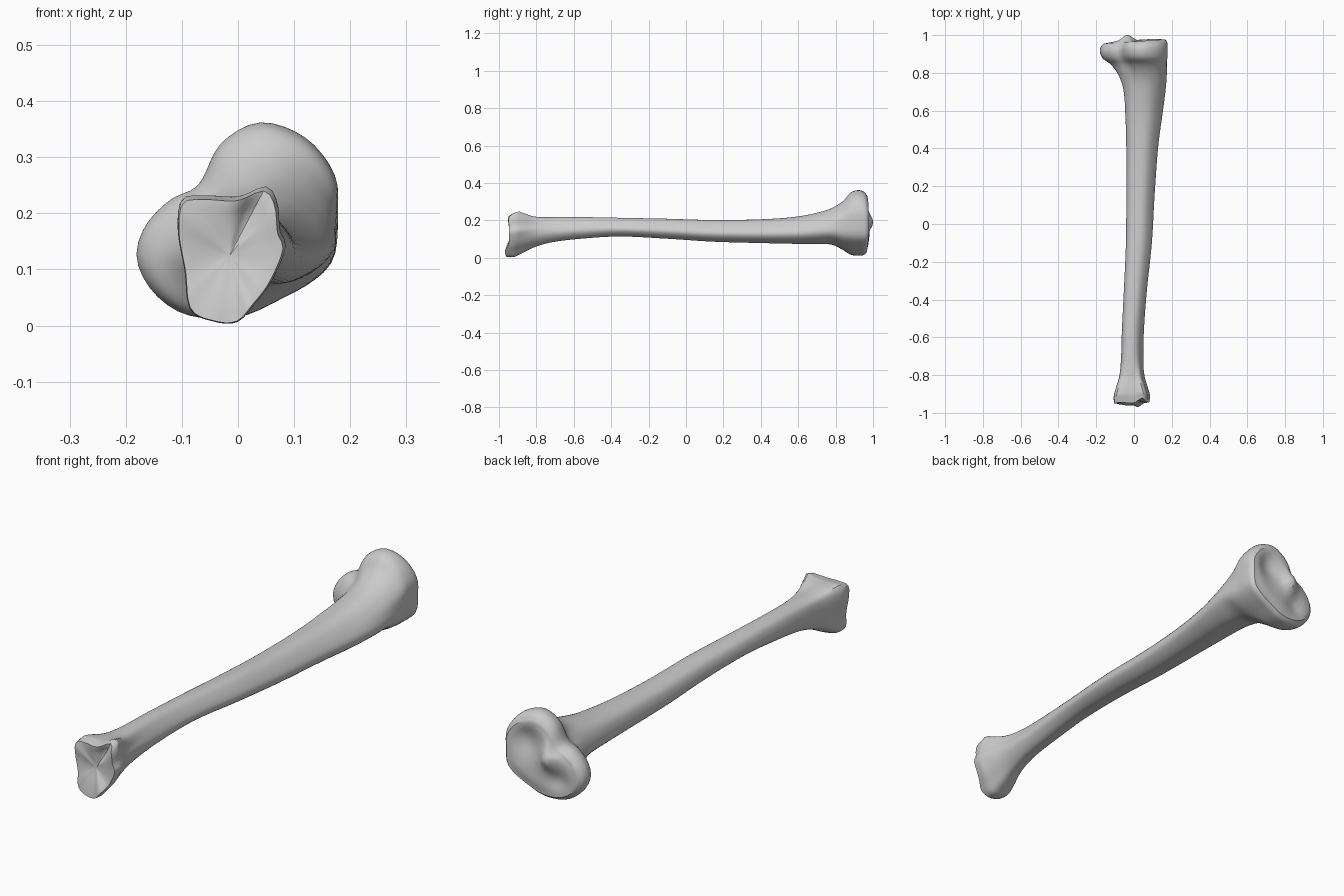
import bpy, bmesh, math
from mathutils import Vector

cube = bpy.data.objects.get("Cube")
if cube:
    bpy.data.objects.remove(cube)

SIDES = 56
STEPS = 5

# Outlines of the three kinds of cross-section (x, z)
LOWER_END = [(-.1, .225), (-.06, .232), (0, .23), (.05, .248), (.07, .22), (.075, .17),
             (.085, .14), (.06, .08), (.03, .04), (0, .008), (-.04, .008), (-.085, .03),
             (-.095, .1), (-.107, .17)]
SHAFT = [(-1, .1), (-.75, .75), (-.1, 1), (.45, .8), (.95, 0), (.88, -.55), (.3, -1),
         (-.5, -.85), (-.92, -.4)]
UPPER_END = [(.04, .362), (.12, .335), (.172, .27), (.178, .2), (.172, .125), (.14, .085),
             (.08, .05), (0, .016), (-.09, .02), (-.15, .06), (-.18, .12), (-.165, .178),
             (-.12, .225), (-.07, .252), (-.03, .325)]

# y, left x, right x, bottom z, top z, shape (0 lower end, 1 shaft, 2 upper end)
STATIONS = [
    (-.945, -.105, .08, .008, .24, 0), (-.91, -.107, .085, .008, .248, 0),
    (-.87, -.097, .075, .03, .242, .1), (-.8, -.078, .056, .062, .226, .5),
    (-.7, -.068, .048, .087, .22, .9), (-.55, -.063, .051, .104, .218, 1),
    (-.35, -.053, .066, .115, .214, 1), (-.1, -.042, .092, .103, .209, 1),
    (.15, -.04, .106, .087, .202, 1), (.4, -.04, .124, .08, .206, 1),
    (.58, -.045, .147, .076, .219, 1), (.7, -.055, .163, .075, .242, 1.2),
    (.78, -.08, .171, .07, .268, 1.5), (.84, -.12, .174, .042, .305, 1.8),
    (.88, -.165, .176, .02, .35, 2), (.92, -.18, .178, .015, .362, 2),
    (.95, -.176, .175, .017, .352, 2), (.966, -.16, .163, .03, .33, 2)]


def spline(a, b, c, d, t):
    return .5 * (2 * b + (c - a) * t + (2 * a - 5 * b + 4 * c - d) * t * t
                 + (3 * b - a - 3 * c + d) * t ** 3)


def polar_outline(points):
    """Radii of a smooth closed outline, scaled to a box of -1..1, at even angles."""
    xs, zs = zip(*points)
    mid = Vector(((min(xs) + max(xs)) / 2, (min(zs) + max(zs)) / 2))
    half = Vector(((max(xs) - min(xs)) / 2, (max(zs) - min(zs)) / 2))
    unit = [Vector(((x - mid.x) / half.x, (z - mid.y) / half.y)) for x, z in points]
    n = len(unit)
    fine = []
    for i in range(n):
        ring = [unit[(i + k) % n] for k in (-1, 0, 1, 2)]
        for s in range(12):
            p = spline(*ring, s / 12)
            fine.append((math.atan2(p.y, p.x), p.length))
    fine.sort()
    first, last = fine[0], fine[-1]
    fine = [(last[0] - math.tau, last[1])] + fine + [(first[0] + math.tau, first[1])]
    radii = []
    for i in range(SIDES):
        a = -math.pi + math.tau * i / SIDES
        for (a0, r0), (a1, r1) in zip(fine, fine[1:]):
            if a0 <= a < a1:
                radii.append(r0 + (r1 - r0) * (a - a0) / (a1 - a0))
                break
    return radii


SHAPES = [polar_outline(s) for s in (LOWER_END, SHAFT, UPPER_END)]


def bump(x, z, cx, cz, wx, wz):
    return math.exp(-((x - cx) / wx) ** 2 - ((z - cz) / wz) ** 2)


def ramp(v, low, high):
    t = min(1, max(0, (v - low) / (high - low)))
    return t * t * (3 - 2 * t)


def bend_ends(x, y, z):
    """Lip of the lower joint and tilt of the upper joint."""
    low = 1 - ramp(y, -.945, -.87)
    lip = -.055 * bump(x, z, -.02, .045, .05, .035) + .03 * ramp(z, .215, .25)
    lip -= .012 * bump(x, z, -.03, .2, .09, .03)
    return y + low * lip + .07 * x * ramp(y, .84, .95)


def section(station):
    y, x0, x1, z0, z1, kind = station
    kind = min(2, max(0, kind))
    k = min(1, int(kind))
    t = kind - k
    pts = []
    for i in range(SIDES):
        a = -math.pi + math.tau * i / SIDES
        r = SHAPES[k][i] * (1 - t) + SHAPES[k + 1][i] * t
        x = (x0 + x1) / 2 + r * math.cos(a) * (x1 - x0) / 2
        z = (z0 + z1) / 2 + r * math.sin(a) * (z1 - z0) / 2
        pts.append(Vector((x, bend_ends(x, y, z), z)))
    return pts


def lower_face(x, z):
    return .014 * bump(x, z, -.01, .13, .06, .06) + .012 * bump(x, z, .02, .2, .03, .04)


def upper_face(x, z):
    rise = .03 * bump(x, z, -.035, .19, .035, .05) + .008
    return rise - .026 * bump(x, z, .075, .24, .06, .07) - .016 * bump(x, z, -.07, .1, .05, .05)


bm = bmesh.new()


def add_ring(points):
    return [bm.verts.new(p) for p in points]


def bridge(a, b, smooth=True):
    for i in range(SIDES):
        j = (i + 1) % SIDES
        bm.faces.new((a[i], a[j], b[j], b[i])).smooth = smooth


def cap(ring, relief, scales):
    """Close an end with shrinking rings pushed along y by its relief."""
    rim = [v.co.copy() for v in ring]
    centre = sum(rim, Vector()) / SIDES
    for s in scales:
        pts = []
        for p in rim:
            q = centre.lerp(p, s)
            q.y += relief(q.x, q.z) * ramp(1 - s, 0, .3)
            pts.append(q)
        inner = add_ring(pts)
        bridge(ring, inner)
        ring = inner
    centre.y += relief(centre.x, centre.z)
    tip = bm.verts.new(centre)
    for i in range(SIDES):
        bm.faces.new((ring[i], ring[(i + 1) % SIDES], tip))


# Shaft and both flared ends as one loft
rings = []
last = len(STATIONS) - 1
for i in range(last):
    keys = [STATIONS[min(last, max(0, i + k))] for k in (-1, 0, 1, 2)]
    for s in range(STEPS):
        rings.append(add_ring(section([spline(*v, s / STEPS) for v in zip(*keys)])))
rings.append(add_ring(section(STATIONS[-1])))
for a, b in zip(rings, rings[1:]):
    bridge(a, b)

# Joint surfaces
cap(rings[0], lower_face, (.92, .8, .65, .5, .35, .18))
cap(rings[-1], upper_face, (.93, .85, .75, .62, .5, .38, .25, .12))
bmesh.ops.recalc_face_normals(bm, faces=bm.faces)

mesh = bpy.data.meshes.new("leg_bone")
bm.to_mesh(mesh)
bm.free()
bone = bpy.data.objects.new("leg_bone", mesh)
bpy.context.collection.objects.link(bone)

# One plain grey
grey = bpy.data.materials.new("bone_grey")
grey.use_nodes = True
colour = (.6, .6, .6, 1)
grey.diffuse_color = colour
grey.node_tree.nodes["Principled BSDF"].inputs["Base Color"].default_value = colour
mesh.materials.append(grey)

bpy.ops.object.select_all(action="DESELECT")
bone.select_set(True)
bpy.context.view_layer.objects.active = bone
bpy.ops.object.shade_smooth_by_angle(angle=math.radians(35))
